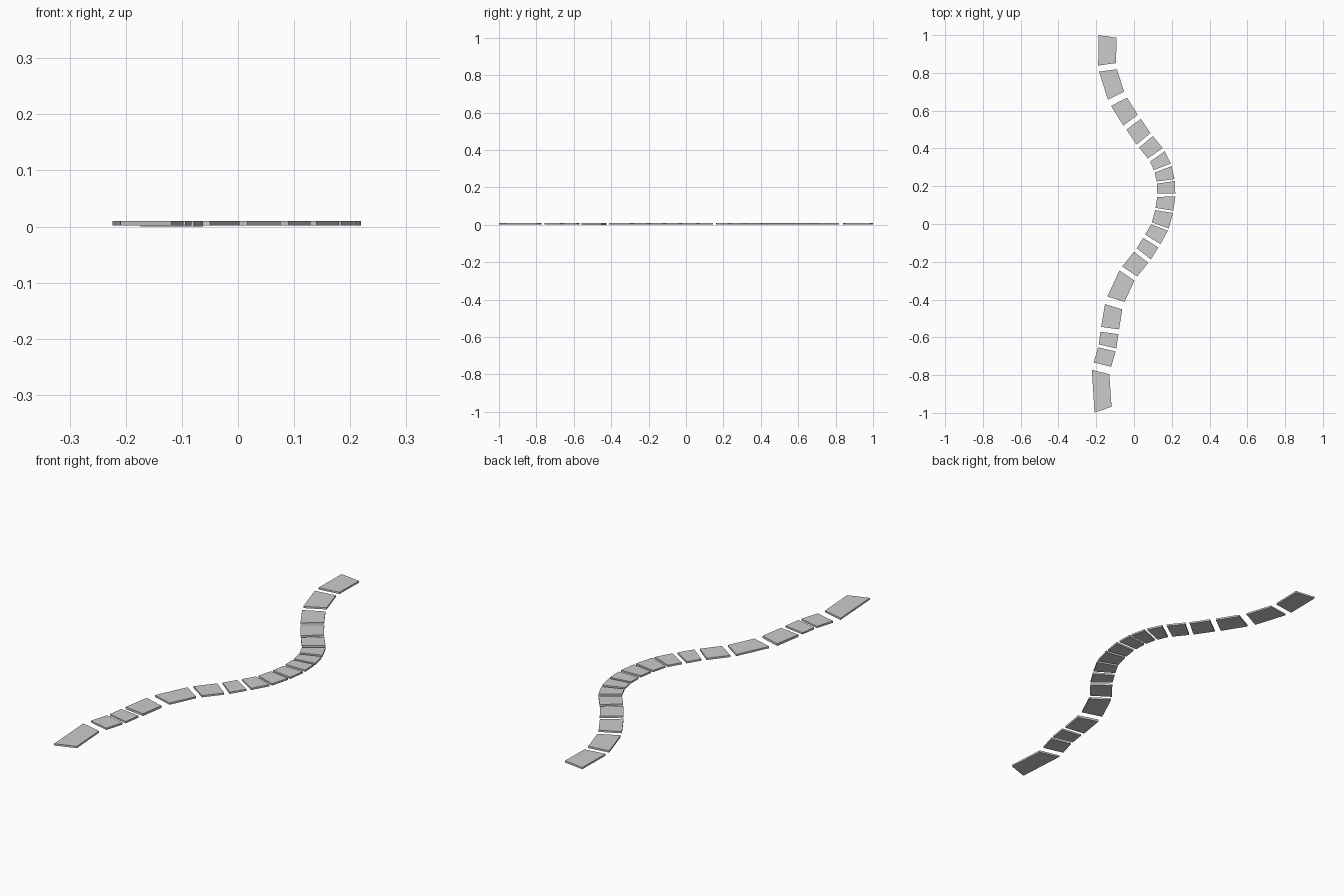
import bpy
from math import radians, sin, cos

if "Cube" in bpy.data.objects:
    bpy.data.objects.remove(bpy.data.objects["Cube"])

HALF_WIDTH = 0.0478
TOP = 0.01

# Joints along the winding path, back to front: x, y, tilt in degrees, gap width
JOINTS = [
    (-.140, .993, -8, 0), (-.140, .829, 8, .033), (-.087, .663, 27, .036),
    (-.010, .539, 37, .027), (.057, .443, 40, .020), (.118, .366, 35, .020),
    (.152, .296, 21, .014), (.168, .226, 8, .011), (.171, .153, 1, .017),
    (.160, .072, -9, .012), (.137, -.013, -20, .012), (.094, -.090, -32, .021),
    (.045, -.167, -38, .023), (-.030, -.262, -34, .026), (-.102, -.418, -17, .042),
    (-.128, -.564, -8, .026), (-.142, -.656, -13, .016), (-.172, -.764, -14, .040),
    (-.164, -.983, 19, 0),
]


def edge(joint, side):
    """Left and right end of the slab edge on one side of a joint."""
    x, y, tilt, gap = joint
    t = radians(tilt)
    cx, cy = x - sin(t) * side * gap / 2, y + cos(t) * side * gap / 2
    dx, dy = cos(t) * HALF_WIDTH, sin(t) * HALF_WIDTH
    return (cx - dx, cy - dy), (cx + dx, cy + dy)


def slab(index, back, front):
    bl, br = edge(back, -1)
    fl, fr = edge(front, 1)
    outline = [fl, fr, br, bl]
    # one slab is sunk slightly deeper than the rest
    bottom = 0.0 if index == 15 else 0.002
    verts = [(x, y, z) for z in (bottom, TOP) for x, y in outline]
    faces = [(3, 2, 1, 0), (4, 5, 6, 7)]
    faces += [(i, (i + 1) % 4, (i + 1) % 4 + 4, i + 4) for i in range(4)]
    mesh = bpy.data.meshes.new("paving_slab")
    mesh.from_pydata(verts, [], faces)
    obj = bpy.data.objects.new(f"paving_slab_{index:02d}", mesh)
    bpy.context.collection.objects.link(obj)


# Paving slabs between consecutive joints
for i, (back, front) in enumerate(zip(JOINTS, JOINTS[1:]), 1):
    slab(i, back, front)
